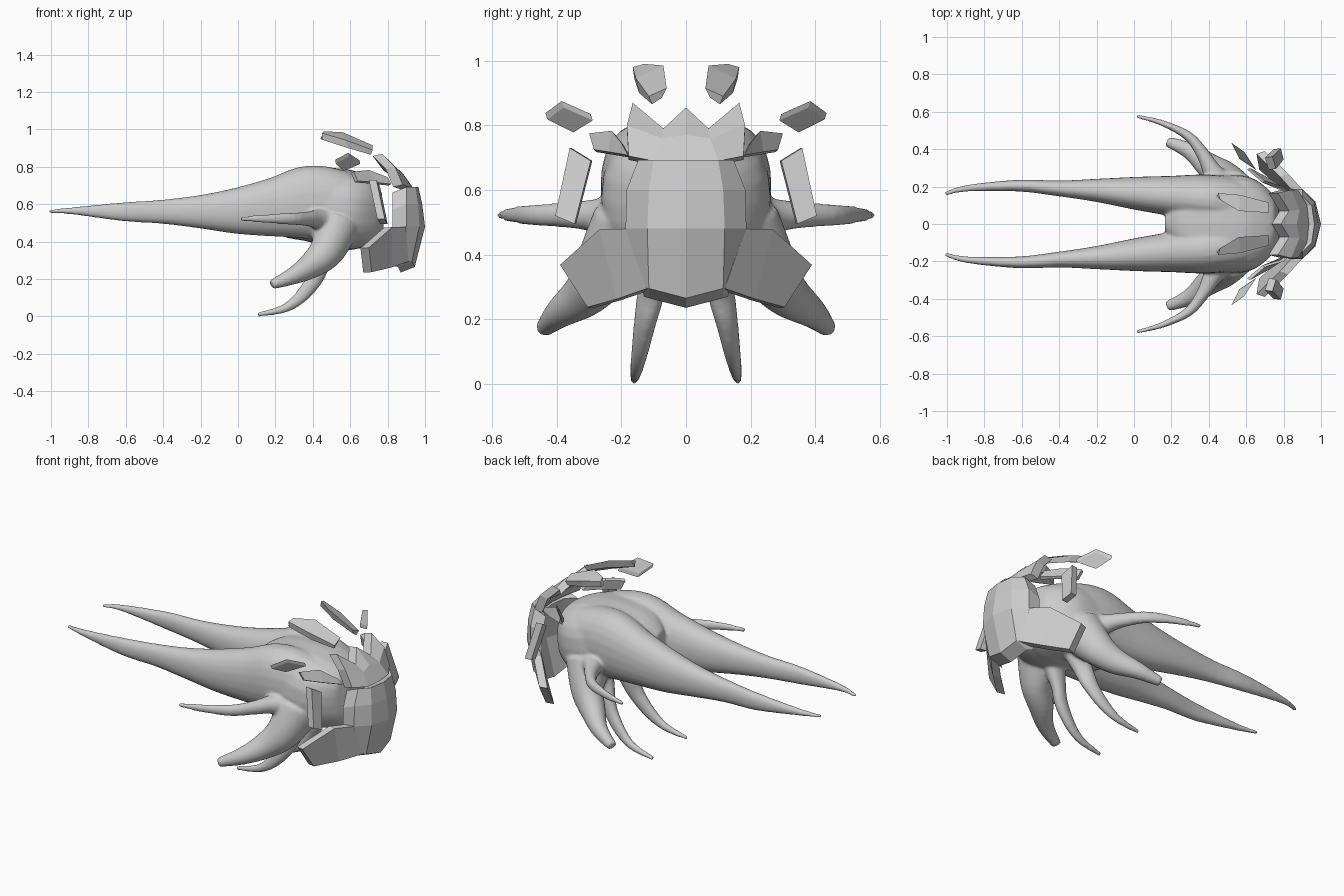
import bpy, bmesh, math
from mathutils import Vector

if "Cube" in bpy.data.objects:
    bpy.data.objects.remove(bpy.data.objects["Cube"])

grey = bpy.data.materials.new("light_grey")
grey.diffuse_color = (0.6, 0.6, 0.6, 1)
grey.use_nodes = True
grey.node_tree.nodes["Principled BSDF"].inputs["Base Color"].default_value = grey.diffuse_color


def make_object(name, bm, mirror=True):
    bmesh.ops.recalc_face_normals(bm, faces=bm.faces[:])
    me = bpy.data.meshes.new(name)
    bm.to_mesh(me)
    bm.free()
    me.materials.append(grey)
    ob = bpy.data.objects.new(name, me)
    bpy.context.collection.objects.link(ob)
    if mirror:
        m = ob.modifiers.new("mirror", 'MIRROR')
        m.use_axis = (False, True, False)
        m.use_mirror_merge = False
    return ob


def skin(bm, rings):
    """Join rings of vertices into a capped tube."""
    n = len(rings[0])
    for a, b in zip(rings, rings[1:]):
        for i in range(n):
            j = (i + 1) % n
            bm.faces.new((a[i], a[j], b[j], b[i]))
    bm.faces.new(rings[0][::-1])
    bm.faces.new(rings[-1])


def rounded(stations, steps=4):
    """Smooth a list of stations with a spline through them."""
    s = [Vector(p) for p in stations]
    out = []
    for i in range(len(s) - 1):
        m0 = (s[i + 1] - s[max(i - 1, 0)]) / 2
        m1 = (s[min(i + 2, len(s) - 1)] - s[i]) / 2
        for k in range(steps):
            t = k / steps
            out.append(s[i] * (2*t**3 - 3*t*t + 1) + m0 * (t**3 - 2*t*t + t)
                       + s[i + 1] * (3*t*t - 2*t**3) + m1 * (t**3 - t*t))
    return out + [s[-1]]


def tube(bm, stations, power=1.0, n=24):
    """Elliptical tube; station = x, y, z, half width, half height."""
    stations = rounded(stations)
    pts = [Vector(s[:3]) for s in stations]
    rings = []
    for k, s in enumerate(stations):
        t = (pts[min(k + 1, len(pts) - 1)] - pts[max(k - 1, 0)]).normalized()
        w = Vector((0, 0, 1)).cross(t).normalized()
        v = t.cross(w)
        ring = []
        for i in range(n):
            a = 2 * math.pi * i / n
            c, d = math.cos(a), math.sin(a)
            c = math.copysign(abs(c) ** power, c)
            d = math.copysign(abs(d) ** power, d)
            ring.append(bm.verts.new(pts[k] + w * c * s[3] + v * d * s[4]))
        rings.append(ring)
    skin(bm, rings)


def slab(name, rows, offset, mirror=True):
    """Thick plate from a grid of front points pushed back by an offset."""
    bm = bmesh.new()
    off = Vector(offset)
    f = [[bm.verts.new(p) for p in r] for r in rows]
    b = [[bm.verts.new(Vector(p) + off) for p in r] for r in rows]
    R, C = len(rows), len(rows[0])
    for g in (f, b):
        for i in range(R - 1):
            for j in range(C - 1):
                bm.faces.new((g[i][j], g[i][j + 1], g[i + 1][j + 1], g[i + 1][j]))
    rim = [(0, j) for j in range(C)] + [(i, C - 1) for i in range(1, R)]
    rim += [(R - 1, j) for j in range(C - 2, -1, -1)] + [(i, 0) for i in range(R - 2, 0, -1)]
    for (i, j), (k, l) in zip(rim, rim[1:] + rim[:1]):
        bm.faces.new((f[i][j], f[k][l], b[k][l], b[i][j]))
    return make_object(name, bm, mirror)


def both_sides(half):
    """Mirror a row that starts at y = 0."""
    return [(x, -y, z) for x, y, z in half[:0:-1]] + half


# Smooth body with twin tails and three pairs of tentacles, fused together
bm = bmesh.new()
tube(bm, [(.17, 0, .58, .05, .11), (.25, 0, .585, .15, .165), (.4, 0, .595, .245, .2),
          (.55, 0, .572, .262, .218), (.65, 0, .56, .237, .202),
          (.74, 0, .55, .16, .165), (.775, 0, .55, .09, .11)], .8)
tube(bm, [(-1.01, .16, .56, .011, .011), (-.9, .19, .565, .018, .018),
          (-.62, .205, .56, .031, .05), (-.4, .19, .56, .042, .065),
          (-.2, .18, .56, .062, .09), (0, .165, .565, .087, .125),
          (.2, .15, .585, .108, .16), (.38, .135, .61, .13, .197),
          (.55, .11, .6, .135, .18), (.68, .08, .575, .1, .14)], .92)
# side, outer lower and inner lower tentacles
tube(bm, [(.49, .18, .51, .08, .08), (.42, .28, .52, .052, .052), (.37, .37, .522, .036, .039),
          (.29, .47, .522, .026, .033), (.15, .54, .523, .016, .024),
          (.01, .578, .522, .010, .012)])
tube(bm, [(.52, .17, .48, .13, .13), (.48, .25, .36, .09, .1), (.40, .31, .28, .07, .074),
          (.30, .39, .22, .046, .048), (.18, .44, .17, .028, .026)])
tube(bm, [(.5, .09, .42, .06, .08), (.45, .105, .3, .04, .056), (.41, .125, .2, .034, .045),
          (.33, .143, .1, .026, .035), (.24, .154, .04, .019, .023),
          (.105, .16, .01, .012, .012)])
body = make_object("body_with_tentacles", bm)
rm = body.modifiers.new("fuse", 'REMESH')
rm.mode = 'VOXEL'
rm.voxel_size = .009
rm.use_smooth_shade = True
sm = body.modifiers.new("soften", 'SMOOTH')
sm.factor = .5
sm.iterations = 8

# Face mask
slab("face_mask", [
    both_sides([(.965, 0, .692), (.95, .10, .692), (.90, .148, .692)]),
    both_sides([(.985, 0, .60), (.965, .115, .60), (.90, .184, .60)]),
    both_sides([(1.0, 0, .48), (.97, .12, .48), (.90, .187, .48)]),
    both_sides([(.945, 0, .265), (.93, .115, .295), (.90, .13, .30)]),
], (-.075, 0, -.03), False)

# Jagged crown above the mask
slab("crown", [
    both_sides([(.785, 0, .855), (.83, .07, .79), (.77, .165, .87)]),
    both_sides([(.87, 0, .77), (.885, .075, .76), (.84, .183, .80)]),
    both_sides([(.935, 0, .69), (.925, .10, .69), (.88, .178, .705)]),
], (-.05, 0, -.012), False)

# Cheek guards sweeping out from the mask
slab("cheek_guard", [
    [(.90, .185, .48), (.825, .268, .478), (.70, .39, .368)],
    [(.915, .12, .295), (.82, .215, .262), (.715, .305, .237)],
], (-.045, -.015, -.003))

# Floating brow plates
slab("brow_plate", [
    [(.62, .30, .775), (.70, .23, .783), (.80, .20, .745)],
    [(.64, .285, .725), (.73, .24, .718), (.82, .18, .708)],
], (-.015, -.008, -.008))

# Floating temple bars
slab("temple_bar", [
    [(.76, .295, .69), (.74, .36, .73)],
    [(.80, .345, .495), (.785, .405, .52)],
], (-.04, -.005, 0))

# Floating side plates
slab("side_plate", [
    [(.52, .435, .838), (.59, .385, .875)],
    [(.56, .355, .798), (.65, .295, .835)],
], (.003, -.006, -.02))

# Floating tapered horns over the head
bm = bmesh.new()
horn = [[(.45, .165, .98), (.46, .13, .99), (.44, .15, .95), (.45, .16, .945)],
        [(.57, .155, .945), (.56, .07, .985), (.58, .075, .935), (.59, .145, .90)],
        [(.72, .115, .89), (.72, .06, .915), (.71, .075, .885), (.71, .105, .865)]]
skin(bm, [[bm.verts.new(p) for p in ring] for ring in horn])
make_object("horn", bm)
